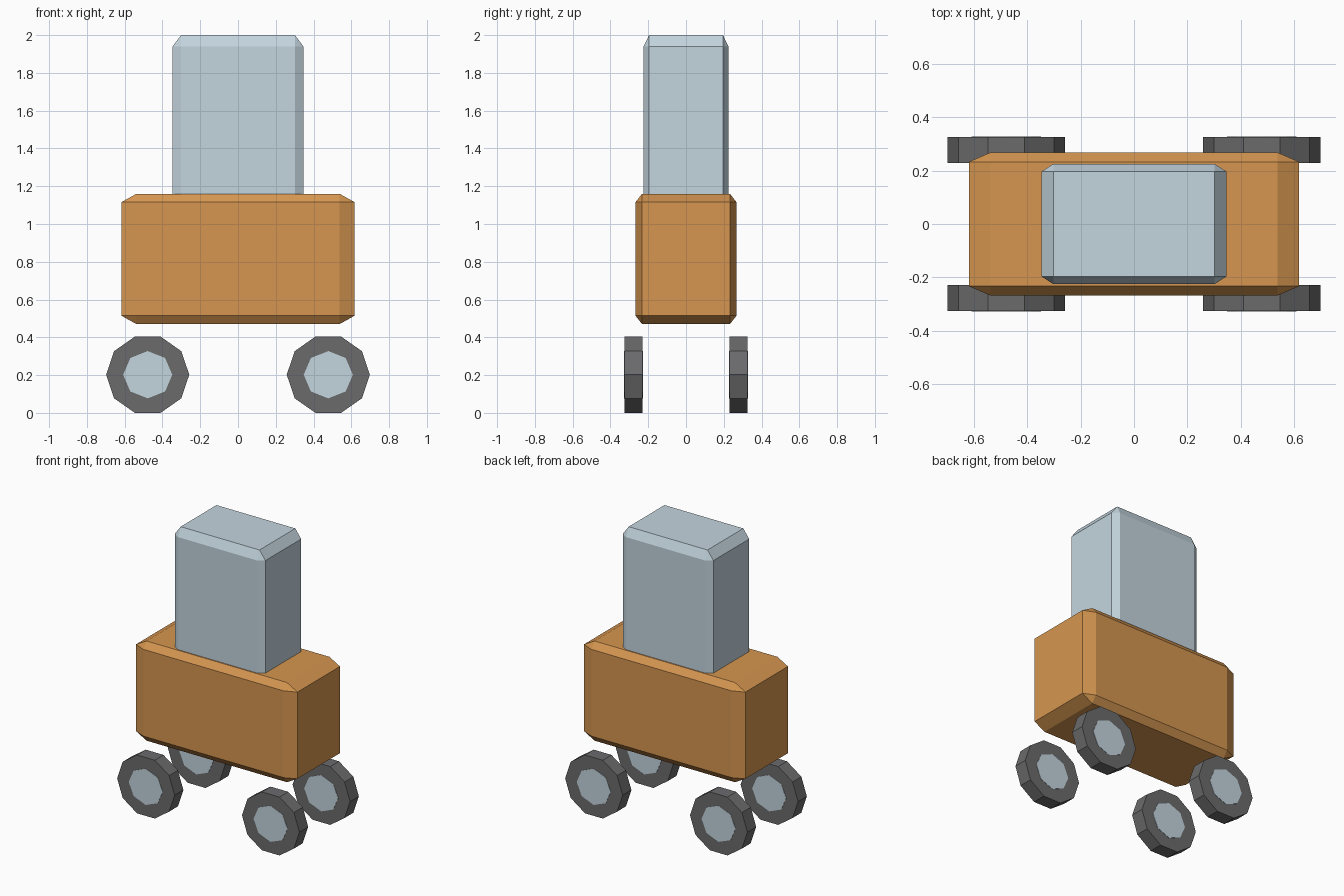
import bpy
import bmesh
from math import pi
from mathutils import Matrix, Vector

cube = bpy.data.objects.get("Cube")
if cube:
    bpy.data.objects.remove(cube, do_unlink=True)


def make_material(name, rgb):
    mat = bpy.data.materials.new(name)
    color = (*rgb, 1)
    mat.diffuse_color = color
    mat.use_nodes = True
    mat.node_tree.nodes["Principled BSDF"].inputs["Base Color"].default_value = color
    return mat


orange = make_material("warm orange", (0.67, 0.305, 0.08))
pale_blue = make_material("pale blue grey", (0.55, 0.665, 0.73))
dark_grey = make_material("dark grey", (0.147, 0.147, 0.152))


def add_object(name, bm, mat):
    mesh = bpy.data.meshes.new(name)
    bm.to_mesh(mesh)
    bm.free()
    mesh.materials.append(mat)
    obj = bpy.data.objects.new(name, mesh)
    bpy.context.collection.objects.link(obj)
    return obj


def chamfered_box(name, size, bottom, mat):
    """Bevel a unit cube, then stretch it so the chamfers scale with each side."""
    bm = bmesh.new()
    bmesh.ops.create_cube(bm, size=1)
    bmesh.ops.bevel(bm, geom=bm.edges[:], offset=0.065, segments=1, affect='EDGES')
    bmesh.ops.scale(bm, vec=Vector(size), verts=bm.verts)
    bmesh.ops.translate(bm, vec=(0, 0, bottom + size[2] / 2), verts=bm.verts)
    return add_object(name, bm, mat)


def disc(name, sides, radius, width, center, mat):
    """Low-poly cylinder lying along y, slightly squashed in height."""
    bm = bmesh.new()
    bmesh.ops.create_cone(bm, cap_ends=True, segments=sides, radius1=radius,
                          radius2=radius, depth=width)
    # a corner of the outline points along x
    lead = max(bm.verts, key=lambda v: v.co.x).co
    turn = Matrix.Rotation(-Vector((1, 0)).angle_signed(lead.xy) * -1, 3, 'Z')
    bmesh.ops.transform(bm, matrix=turn.to_4x4(), verts=bm.verts)
    bmesh.ops.rotate(bm, matrix=Matrix.Rotation(pi / 2, 3, 'X'), verts=bm.verts)
    bmesh.ops.scale(bm, vec=(1, 1, 0.965), verts=bm.verts)
    bmesh.ops.translate(bm, vec=center, verts=bm.verts)
    return add_object(name, bm, mat)


# Body and cabin
chamfered_box("body", (1.236, 0.535, 0.69), 0.47, orange)
chamfered_box("cabin", (0.694, 0.45, 0.94), 1.06, pale_blue)

# Four wheels, each with a hub showing on both faces
for side, x in (("left", 0.478), ("right", -0.478)):
    for end, y in (("front", -0.277), ("back", 0.277)):
        center = (x, y, 0.202)
        disc(f"{end}_{side}_wheel", 10, 0.22, 0.096, center, dark_grey)
        disc(f"{end}_{side}_hub", 8, 0.13, 0.1, center, pale_blue)
